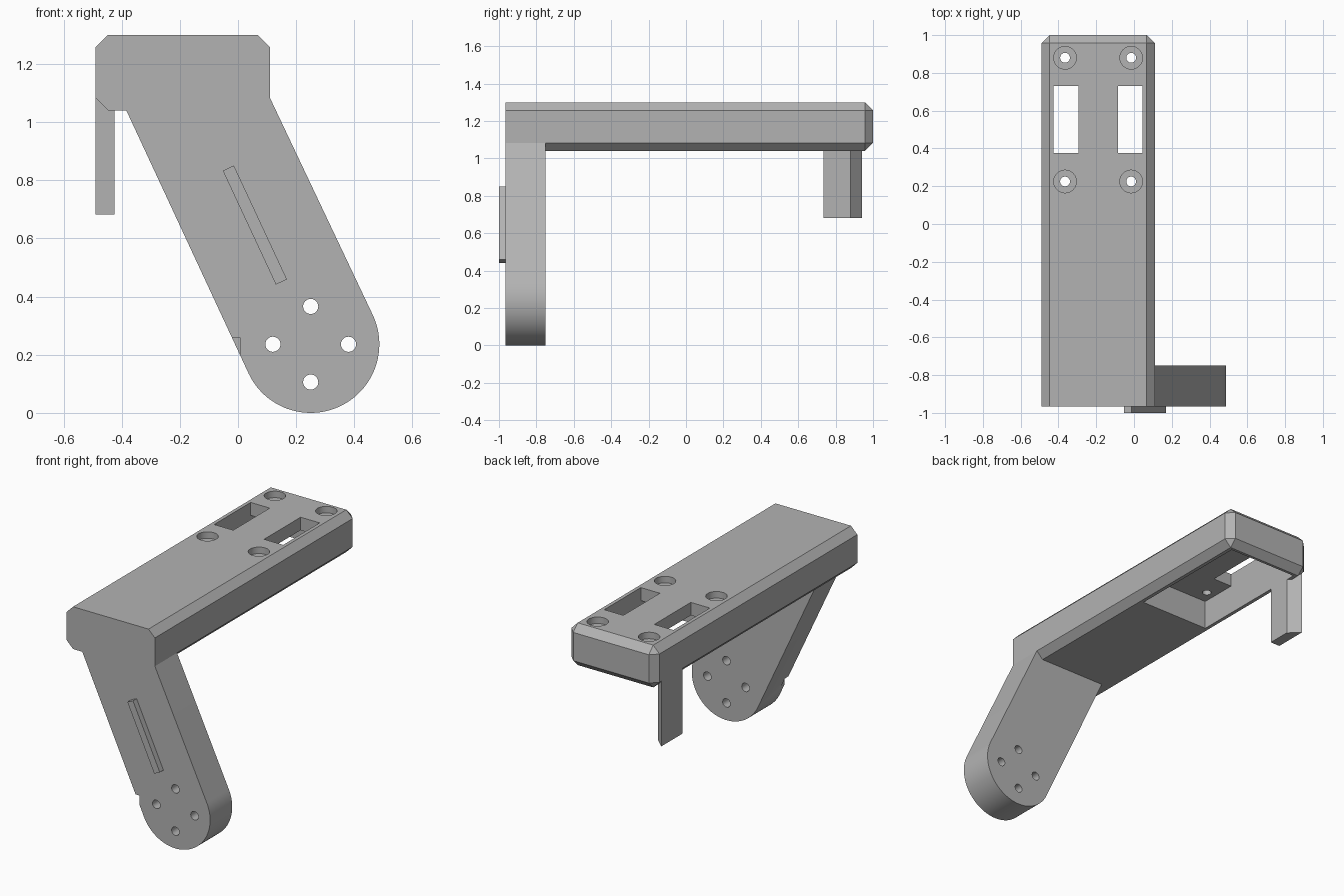
import bpy, bmesh
from math import radians, cos, sin
from mathutils import Matrix, Vector

old = bpy.data.objects.get("Cube")
if old:
    bpy.data.objects.remove(old)

grey = bpy.data.materials.new("plain grey")
grey.use_nodes = True
COLOUR = (0.45, 0.45, 0.45, 1)
grey.diffuse_color = COLOUR
grey.node_tree.nodes["Principled BSDF"].inputs["Base Color"].default_value = COLOUR


def finish(name, bm):
    bmesh.ops.recalc_face_normals(bm, faces=bm.faces)
    mesh = bpy.data.meshes.new(name)
    bm.to_mesh(mesh)
    bm.free()
    mesh.materials.append(grey)
    obj = bpy.data.objects.new(name, mesh)
    bpy.context.collection.objects.link(obj)
    return obj


def add_box(bm, lo, hi):
    lo, hi = Vector(lo), Vector(hi)
    mat = Matrix.Translation((lo + hi) / 2) @ Matrix.Diagonal((*(hi - lo), 1))
    bmesh.ops.create_cube(bm, size=1, matrix=mat)


def box(name, lo, hi):
    bm = bmesh.new()
    add_box(bm, lo, hi)
    return finish(name, bm)


def prism(name, points, offset):
    """Extrude a flat outline along the offset vector."""
    bm = bmesh.new()
    face = bm.faces.new([bm.verts.new(p) for p in points])
    out = bmesh.ops.extrude_face_region(bm, geom=[face])["geom"]
    verts = [v for v in out if isinstance(v, bmesh.types.BMVert)]
    bmesh.ops.translate(bm, verts=verts, vec=offset)
    if len(bm.faces) == len(points) + 1:
        bm.faces.new([v for v in bm.verts if v not in verts])
    return finish(name, bm)


def cylinder(name, centre, radius, depth, along_y=False):
    bm = bmesh.new()
    mat = Matrix.Translation(centre)
    if along_y:
        mat = mat @ Matrix.Rotation(radians(90), 4, "X")
    bmesh.ops.create_cone(bm, cap_ends=True, segments=40, radius1=radius,
                          radius2=radius, depth=depth, matrix=mat)
    return finish(name, bm)


def cut(target, cutters):
    """Subtract each cutter in turn, then apply and remove the cutters."""
    for c in cutters:
        c.hide_render = True
        mod = target.modifiers.new("cut", "BOOLEAN")
        mod.operation, mod.solver, mod.object = "DIFFERENCE", "EXACT", c
    bpy.context.view_layer.update()
    graph = bpy.context.evaluated_depsgraph_get()
    mesh = bpy.data.meshes.new_from_object(target.evaluated_get(graph))
    target.modifiers.clear()
    target.data = mesh
    for c in cutters:
        bpy.data.objects.remove(c)


def smooth(obj):
    bpy.ops.object.select_all(action="DESELECT")
    obj.select_set(True)
    bpy.context.view_layer.objects.active = obj
    bpy.ops.object.shade_smooth_by_angle(angle=radians(30))


FRONT, TOP, UNDER = -0.965, 1.30, 1.04
LEFT, RIGHT, CHAMFER = -0.49, 0.11, 0.043

# Top bar, chamfered everywhere except its front end
bm = bmesh.new()
add_box(bm, (LEFT, FRONT, UNDER), (RIGHT, 1.0, TOP))
edges = [e for e in bm.edges if max(v.co.y for v in e.verts) > 0]
bmesh.ops.bevel(bm, geom=edges, offset=CHAMFER, segments=1, affect="EDGES")
bar = finish("top_bar", bm)

# Pocket underneath, two slots and four counterbored screw holes
cutters = [box("pocket_cutter", (-0.425, 0.14, 0.9), (0.045, 0.94, 1.22))]
for x in (-0.425, -0.085):
    cutters.append(box("slot_cutter", (x, 0.375, 1.1), (x + 0.13, 0.73, 1.4)))
for x in (-0.365, -0.015):
    for y in (0.225, 0.88):
        cutters.append(cylinder("bore_cutter", (x, y, TOP), 0.06, 0.08))
        cutters.append(cylinder("screw_cutter", (x, y, 1.25), 0.026, 0.3))
cut(bar, cutters)
smooth(bar)

# Slanted leg with a rounded foot
CX, CZ, R, TILT = 0.25, 0.236, 0.236, radians(25)
outline = [(-0.384, UNDER), (RIGHT - CHAMFER, UNDER), (RIGHT, UNDER + CHAMFER)]
STEPS = 48
for i in range(STEPS + 1):
    a = TILT - radians(180) * i / STEPS
    outline.append((CX + R * cos(a), CZ + R * sin(a)))
leg = prism("leg", [(x, FRONT, z) for x, z in outline], (0, 0.215, 0))

# Four mounting holes and the small edge notch
cutters = [cylinder("mount_cutter", (CX + dx, -0.86, CZ + dz), 0.026, 0.5, True)
           for dx, dz in ((0.13, 0), (-0.13, 0), (0, 0.13), (0, -0.13))]
cutters.append(box("notch_cutter", (-0.1, -1.1, 0.17), (0.007, -0.93, 0.26)))
cut(leg, cutters)
smooth(leg)

# Raised rib on the front of the leg
bm = bmesh.new()
add_box(bm, (-0.021, -0.0175, -0.216), (0.021, 0.0175, 0.216))
bmesh.ops.transform(bm, verts=bm.verts, matrix=Matrix.Translation((0.058, -0.9825, 0.646))
                    @ Matrix.Rotation(-TILT, 4, "Y"))
for f in bm.faces:
    f.smooth = False
rib = finish("front_rib", bm)
# Lean the rib the same way as the leg
if max(rib.data.vertices, key=lambda v: v.co.z).co.x > 0.058:
    rib.data.transform(Matrix.Translation((0.116, 0, 0)) @ Matrix.Diagonal((-1, 1, 1, 1)))
    rib.data.flip_normals()

# Hanging tab near the back, with a slanted rear face
tab = [(LEFT, 0.735), (-0.425, 0.735), (-0.425, 0.88), (LEFT, 0.94)]
prism("hanging_tab", [(x, y, 0.682) for x, y in tab], (0, 0, UNDER + CHAMFER - 0.682))
